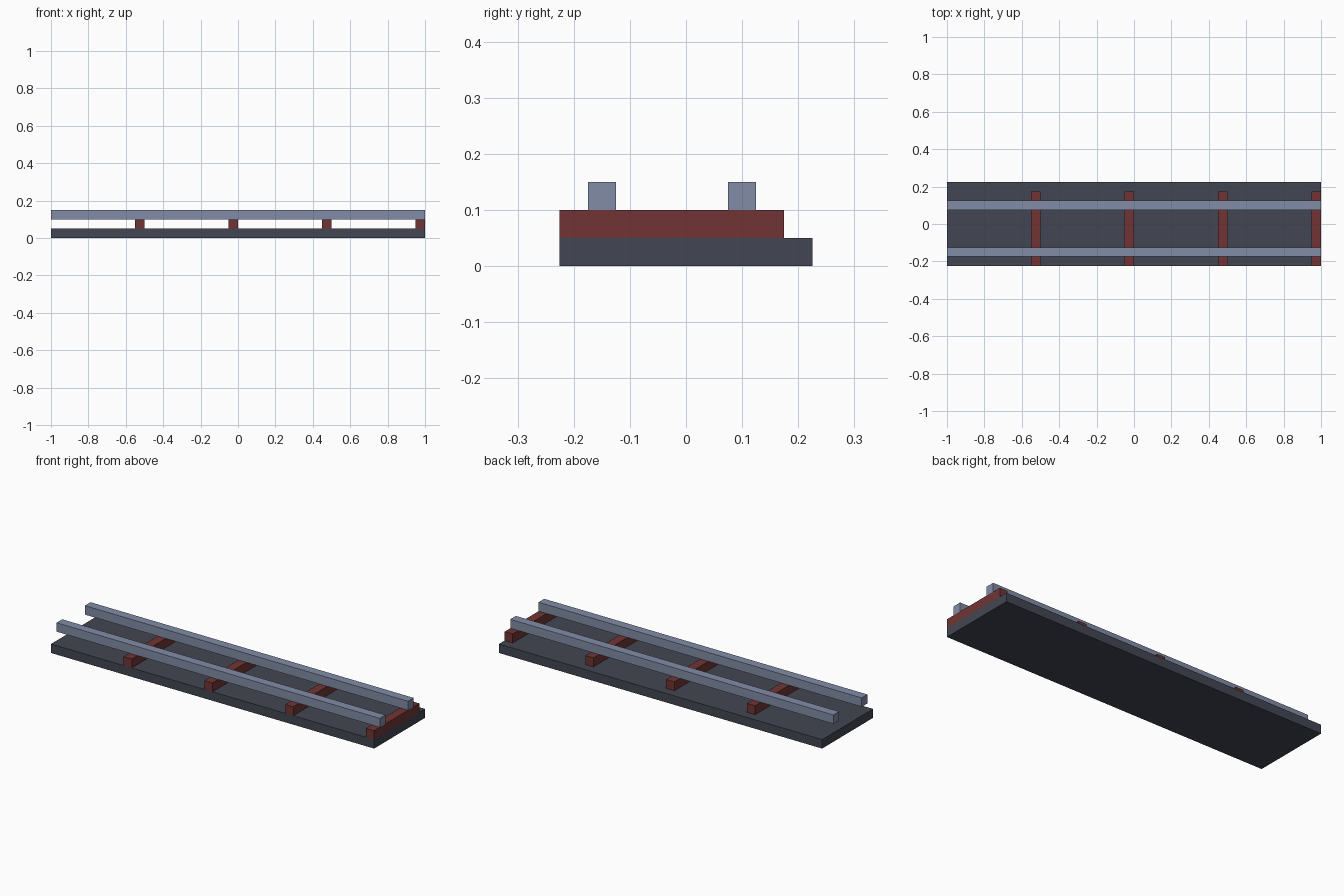
import bpy
import bmesh

if "Cube" in bpy.data.objects:
    bpy.data.objects.remove(bpy.data.objects["Cube"])


def material(name, rgb):
    mat = bpy.data.materials.new(name)
    mat.diffuse_color = (*rgb, 1.0)
    mat.use_nodes = True
    mat.node_tree.nodes["Principled BSDF"].inputs["Base Color"].default_value = mat.diffuse_color
    return mat


def box(name, x, y, z, mat):
    """Box from (min, max) ranges on each axis."""
    bm = bmesh.new()
    bmesh.ops.create_cube(bm, size=1.0)
    for v in bm.verts:
        v.co = [r[0] if c < 0 else r[1] for c, r in zip(v.co, (x, y, z))]
    mesh = bpy.data.meshes.new(name)
    bm.to_mesh(mesh)
    bm.free()
    mesh.materials.append(mat)
    obj = bpy.data.objects.new(name, mesh)
    bpy.context.collection.objects.link(obj)
    return obj


slate = material("dark slate", (0.055, 0.061, 0.084))
red_brown = material("red brown", (0.165, 0.034, 0.034))
steel = material("blue grey steel", (0.220, 0.262, 0.380))

T = 0.05  # thickness of every layer

# Track bed
box("track_bed", (-1, 1), (-0.225, 0.225), (0, T), slate)

# Sleepers across the bed, evenly spaced
for i in range(4):
    x = -0.55 + 0.5 * i
    box(f"sleeper_{i + 1}", (x, x + T), (-0.225, 0.175), (T, 2 * T), red_brown)

# Rails running the full length
for name, y in (("front_rail", -0.175), ("back_rail", 0.075)):
    box(name, (-1, 1), (y, y + T), (2 * T, 3 * T), steel)
